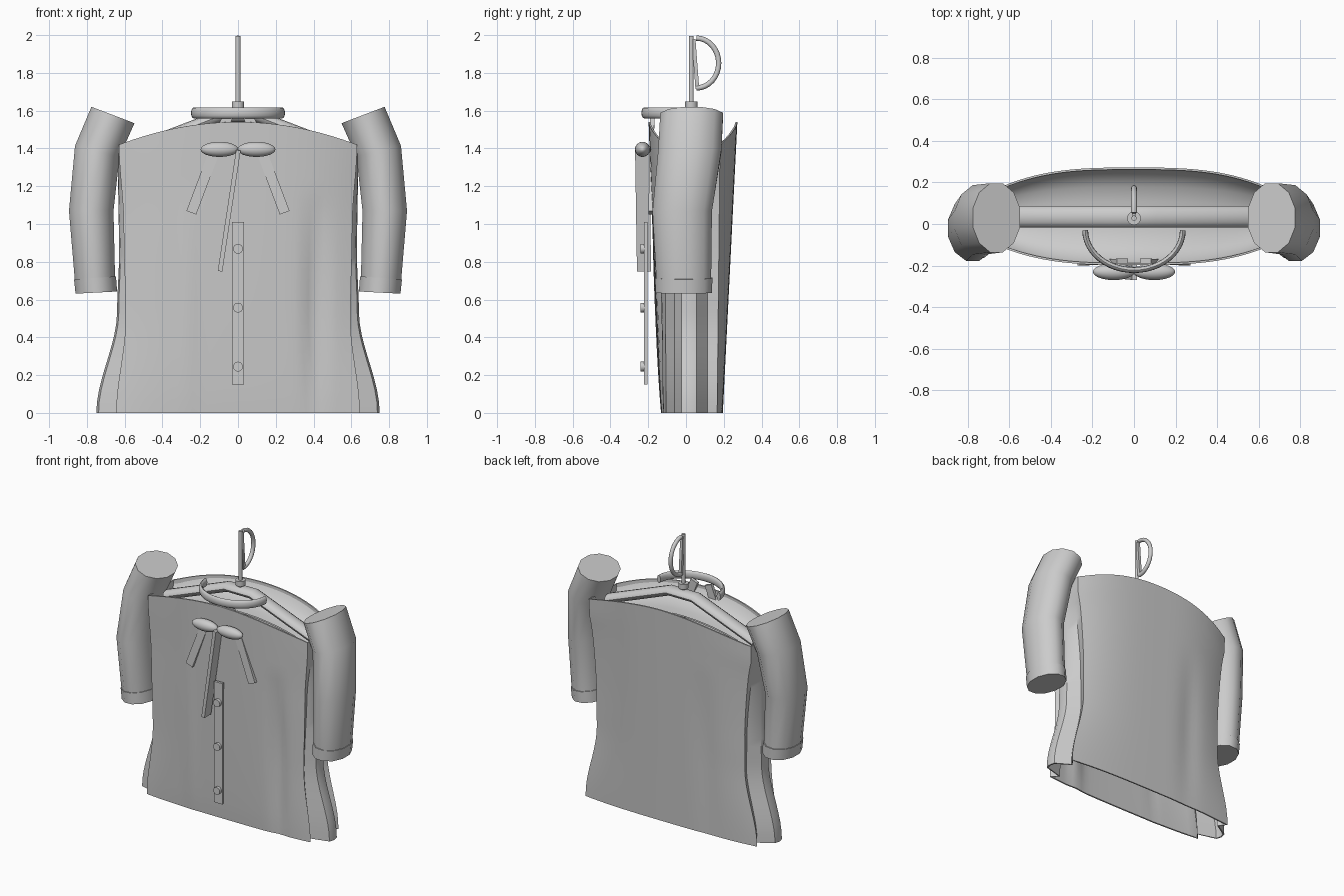
import bpy, math
from mathutils import Vector

if "Cube" in bpy.data.objects:
    bpy.data.objects.remove(bpy.data.objects["Cube"])

def smooth(ob, angle=40):
    bpy.ops.object.select_all(action='DESELECT')
    ob.select_set(True)
    bpy.context.view_layer.objects.active = ob
    bpy.ops.object.shade_smooth_by_angle(angle=math.radians(angle))

def mesh_obj(name, verts, faces):
    me = bpy.data.meshes.new(name)
    me.from_pydata(verts, [], faces)
    me.update()
    ob = bpy.data.objects.new(name, me)
    bpy.context.collection.objects.link(ob)
    smooth(ob)
    return ob

def loft(name, rings, start=True, end=True):
    n = len(rings[0])
    faces = [(k*n+i, k*n+(i+1) % n, (k+1)*n+(i+1) % n, (k+1)*n+i)
             for k in range(len(rings)-1) for i in range(n)]
    if start:
        faces.append(tuple(range(n))[::-1])
    if end:
        faces.append(tuple(range((len(rings)-1)*n, len(rings)*n)))
    return mesh_obj(name, [v for r in rings for v in r], faces)

def tube(name, pts, ra, rb, side, n=12):
    # oval section: ra along the fixed side axis, rb across it
    pts = [Vector(p) for p in pts]
    s = Vector(side)
    rings = []
    for i, p in enumerate(pts):
        t = (pts[min(i+1, len(pts)-1)] - pts[max(i-1, 0)]).normalized()
        u = s.cross(t).normalized()
        rings.append([p + s*ra*math.cos(a) + u*rb*math.sin(a)
                      for a in (2*math.pi*j/n for j in range(n))])
    return loft(name, rings)

def box_between(name, a, b, width, depth):
    # bar from a to b, width in the front plane, depth along y
    a, b = Vector(a), Vector(b)
    d = (b-a).normalized()
    u = Vector((0, 1, 0)).cross(d).normalized()*width/2
    w = Vector((0, depth/2, 0))
    return loft(name, [[p-u-w, p+u-w, p+u+w, p-u+w] for p in (a, b)])

def cyl(name, loc, r, depth, rot=(0, 0, 0), n=16):
    bpy.ops.mesh.primitive_cylinder_add(vertices=n, radius=r, depth=depth, location=loc, rotation=rot)
    bpy.context.object.name = name
    smooth(bpy.context.object)

def interp(table, z):
    for (z0, v0), (z1, v1) in zip(table, table[1:]):
        if z <= z1:
            f = (z-z0)/(z1-z0)
            return v0 + (v1-v0)*f*f*(3-2*f)
    return table[-1][1]

# Shirt body: front and back panels joined by folded sides, open at the hem
W_FRONT = [(0, .645), (.5, .595), (1, .605), (1.45, .63)]
W_FLAP = [(0, .75), (.55, .64), (.85, .63), (1.45, .637)]

def bump(x, c, w):
    return math.exp(-((x-c)/w)**2)

def body_ring(z):
    t = z/1.45
    wf, wb = interp(W_FRONT, z), interp(W_FLAP, z)
    yf, yb = -.132-.066*t**.8, .195+.077*t
    fe, be = -.105-.01*t, .165+.015*t
    fade = max(0, 1-z/1.3)**.5
    crease = math.sin(math.pi*min(1, z/1.15)) + .3*max(0, 1-z/.4)
    we = wb-.075*fade
    s_row = [-1+i/16 for i in range(33)]
    front = [(s*wf, yf+(fe-yf)*abs(s)**3
              + (.03*bump(s*wf, .41, .05)-.008*bump(s*wf, -.27, .04))*crease) for s in s_row]
    side = [(wf-.04*fade, -.06), (wb-.012*fade, -.025), (wb, .01),
            (wb-.01*fade, .055), (wb-.11*fade, .115)]
    back = [(-s*we, yb+(be-yb)*abs(s)**3 - .012*bump(s*we, .3, .08)*crease) for s in s_row]
    return front + side + back + [(-x, y) for x, y in reversed(side)]

def hem_to_shoulder(t, drop=0, inset=1):
    return [(x*(.97+.03*inset), .035+(y-.035)*inset, t*(1.54-.12*min(1, abs(x)/.63)**2)-drop)
            for x, y in body_ring(t*1.45)]

body = loft("shirt_body", [hem_to_shoulder(k/24) for k in range(25)], False, False)
m = body.modifiers.new("cloth_thickness", 'SOLIDIFY')
m.thickness = .01
m.offset = -1
bpy.ops.object.modifier_apply(modifier=m.name)
smooth(body)

# Sagging cloth closing the top under the hanger
loft("shirt_top_panel", [hem_to_shoulder(1, d, s) for d, s in
     ((.002, .99), (.07, .85), (.11, .6), (.125, .3), (.13, .02))], False, False)

# Sleeves and cuffs: x, y, z, half-width in x, tilt in z, half-width in y
SLEEVE = [(.662, .03, 1.577, .118, .045, .172), (.745, .02, 1.385, .122, .03, .173),
          (.777, -.02, 1.07, .122, 0, .163), (.757, -.012, .70, .110, -.006, .15)]
CUFF = [(.757, -.012, .715, .115, -.008, .157), (.75, -.012, .637, .114, -.006, .155)]

def oval_rings(rows, sx, n=12):
    return [[(sx*(x+rx*math.cos(a)), y+ry*math.sin(a), z+rz*math.cos(a))
             for a in (2*math.pi*(j+.5)/n for j in range(n))] for x, y, z, rx, rz, ry in rows][::-sx]

for side, sx in (("right", 1), ("left", -1)):
    loft(side+"_sleeve", oval_rings(SLEEVE, sx))
    loft(side+"_cuff", oval_rings(CUFF, sx))

# Hanger bar, post, ferrule and hook
tube("hanger_bar", [(-.58, .035, 1.385), (-.1, .035, 1.57), (.1, .035, 1.57), (.58, .035, 1.385)],
     .052, .032, (0, 1, 0))
cyl("hanger_post", (0, .028, 1.79), .013, .41)
cyl("hanger_ferrule", (0, .028, 1.63), .033, .035)
arc = [(0, .055+.118*math.sin(a), 1.852+.132*math.cos(a))
       for a in (math.pi*i/16 for i in range(17))]
tube("hanger_hook", arc, .014, .014, (1, 0, 0))
box_between("hanger_hook_brace", (0, .04, 1.98), (0, .06, 1.715), .02, .02)

# Neck band: half ring with a tall oval section
band = [(.235*math.cos(a), -.03+.192*math.sin(a), 1.588)
        for a in (math.pi*(1+i/24) for i in range(25))]
tube("neck_band", band, .029, .014, (0, 0, 1))

# Bow loops, tails and long ribbon
for side, sx in (("right", 1), ("left", -1)):
    bpy.ops.mesh.primitive_uv_sphere_add(segments=24, ring_count=12, location=(sx*.098, -.23, 1.395))
    loop = bpy.context.object
    loop.name = side+"_bow_loop"
    loop.scale = (.1, .04, .04)
    smooth(loop)
    box_between(side+"_bow_tail", (sx*.055, -.178, 1.57), (sx*.247, -.188, 1.06), .055, .022)
box_between("long_ribbon", (.002, -.232, 1.39), (-.095, -.222, .75), .024, .075)

# Button placket and buttons
box_between("placket", (0, -.213, .15), (0, -.213, 1.01), .066, .018)
for i in range(3):
    cyl("button_%d" % (i+1), (0, -.23, .245+.312*i), .026, .024, (math.pi/2, 0, 0))
